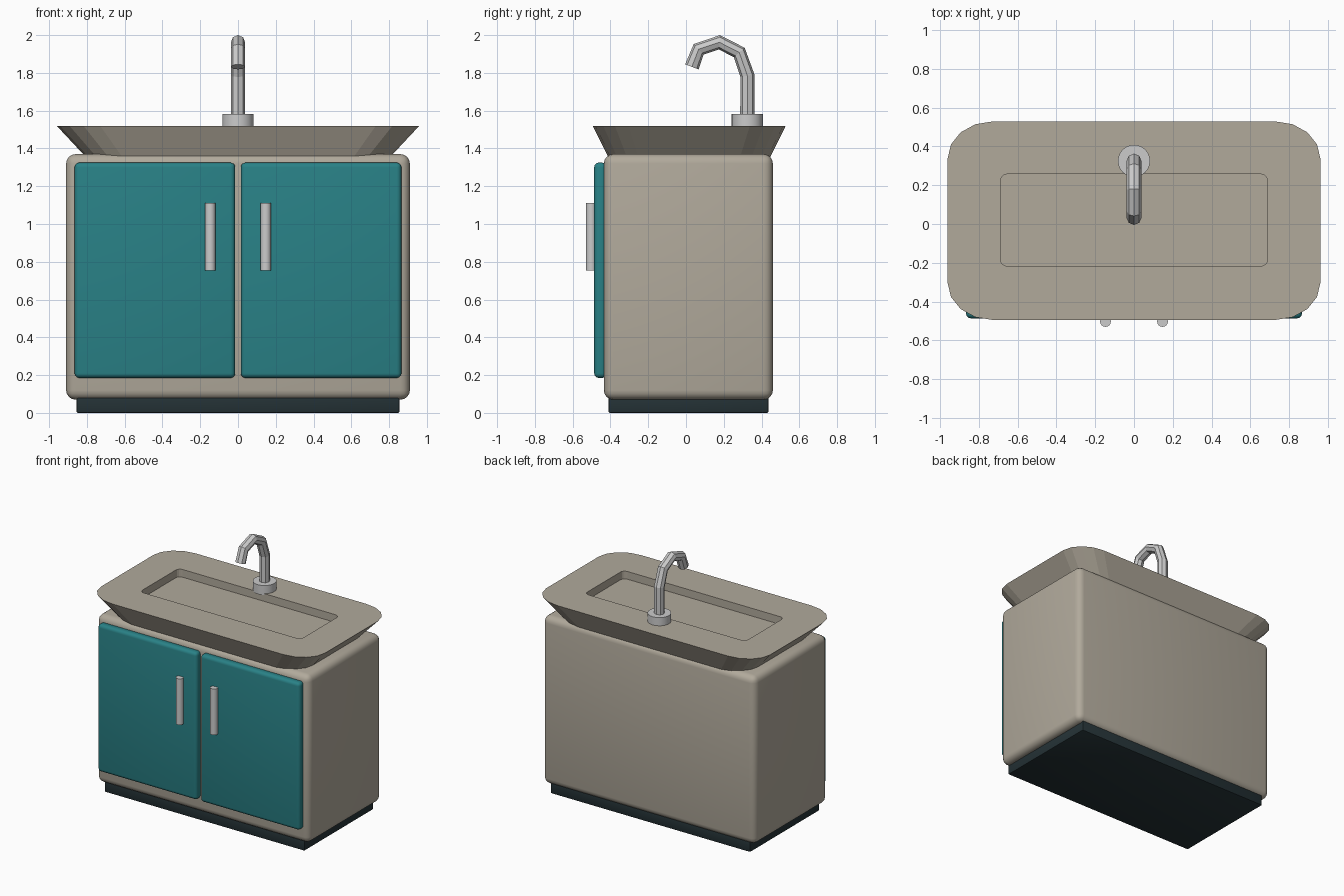
import bpy, bmesh
from math import radians, pi, cos, sin

if "Cube" in bpy.data.objects:
    bpy.data.objects.remove(bpy.data.objects["Cube"])


def material(name, rgb):
    m = bpy.data.materials.new(name)
    m.diffuse_color = (*rgb, 1)
    m.use_nodes = True
    m.node_tree.nodes["Principled BSDF"].inputs["Base Color"].default_value = m.diffuse_color
    return m


BEIGE = material("beige", (0.44, 0.40, 0.33))
TEAL = material("teal", (0.022, 0.22, 0.24))
DARK = material("dark", (0.018, 0.032, 0.037))


def finish(bm, name, mat=None, smooth=True):
    bmesh.ops.recalc_face_normals(bm, faces=bm.faces)
    me = bpy.data.meshes.new(name)
    bm.to_mesh(me)
    bm.free()
    if smooth:
        me.shade_smooth()
        me.set_sharp_from_angle(angle=radians(35))
    if mat:
        me.materials.append(mat)
    ob = bpy.data.objects.new(name, me)
    bpy.context.collection.objects.link(ob)
    return ob


def box(name, lo, hi, bevel, mat, segments=4):
    bm = bmesh.new()
    bmesh.ops.create_cube(bm, size=1)
    for v in bm.verts:
        v.co = [(a + b) / 2 + c * (b - a) for a, b, c in zip(lo, hi, v.co)]
    bmesh.ops.bevel(bm, geom=bm.edges[:], offset=bevel, segments=segments,
                    profile=0.5, affect='EDGES')
    return finish(bm, name, mat)


def cylinder(name, x, y, z0, z1, r, sides):
    bm = bmesh.new()
    bmesh.ops.create_cone(bm, cap_ends=True, segments=sides, radius1=r,
                          radius2=r, depth=z1 - z0)
    bmesh.ops.translate(bm, verts=bm.verts, vec=(x, y, (z0 + z1) / 2))
    return finish(bm, name)


def rounded_ring(bm, cy, hx, hy, rx, ry, z, n=4):
    """Vertices of a rounded rectangle, n segments per corner."""
    ring = []
    for q, (sx, sy) in enumerate([(1, 1), (-1, 1), (-1, -1), (1, -1)]):
        for i in range(n + 1):
            a = (q + i / n) * pi / 2
            ring.append(bm.verts.new((sx * (hx - rx) + rx * cos(a),
                                      cy + sy * (hy - ry) + ry * sin(a), z)))
    return ring


# Plinth and cabinet
box("plinth", (-0.855, -0.41, 0), (0.855, 0.437, 0.1), 0.008, DARK, 2)
box("cabinet_body", (-0.91, -0.435, 0.07), (0.91, 0.46, 1.37), 0.05, BEIGE)

# Doors and handles, mirrored left and right
for side, s in (("left", -1), ("right", 1)):
    x0, x1 = sorted((s * 0.015, s * 0.865))
    box(side + "_door", (x0, -0.486, 0.185), (x1, -0.42, 1.325), 0.025, TEAL)
    cylinder(side + "_handle", s * 0.147, -0.502, 0.755, 1.112, 0.028, 16)

# Flared basin with a recessed floor
bm = bmesh.new()
k = 0.815
rings = [rounded_ring(bm, 0.017, 0.96 * k, 0.511 * k, 0.23 * k, 0.19 * k, 1.33),
         rounded_ring(bm, 0.017, 0.96, 0.511, 0.23, 0.19, 1.52),
         rounded_ring(bm, 0.02, 0.688, 0.237, 0.035, 0.035, 1.52),
         rounded_ring(bm, 0.02, 0.688, 0.237, 0.035, 0.035, 1.46)]
for a, b in zip(rings, rings[1:]):
    for i in range(len(a)):
        j = (i + 1) % len(a)
        bm.faces.new((a[i], a[j], b[j], b[i]))
bm.faces.new(rings[0])
bm.faces.new(rings[-1])
finish(bm, "basin", BEIGE, smooth=False)

# Tap base and bent octagonal spout
cylinder("tap_base", 0, 0.325, 1.51, 1.583, 0.083, 24)
path = [(0.325, 1.53), (0.325, 1.785), (0.282, 1.908), (0.177, 1.962),
        (0.067, 1.925), (0.031, 1.832)]
cu = bpy.data.curves.new("tap_spout", 'CURVE')
cu.dimensions = '3D'
cu.bevel_depth = 0.038
cu.bevel_resolution = 2
cu.use_fill_caps = True
sp = cu.splines.new('POLY')
sp.points.add(len(path) - 1)
for p, (y, z) in zip(sp.points, path):
    p.co = (0, y, z, 1)
sp.use_smooth = False
bpy.context.collection.objects.link(bpy.data.objects.new("tap_spout", cu))
